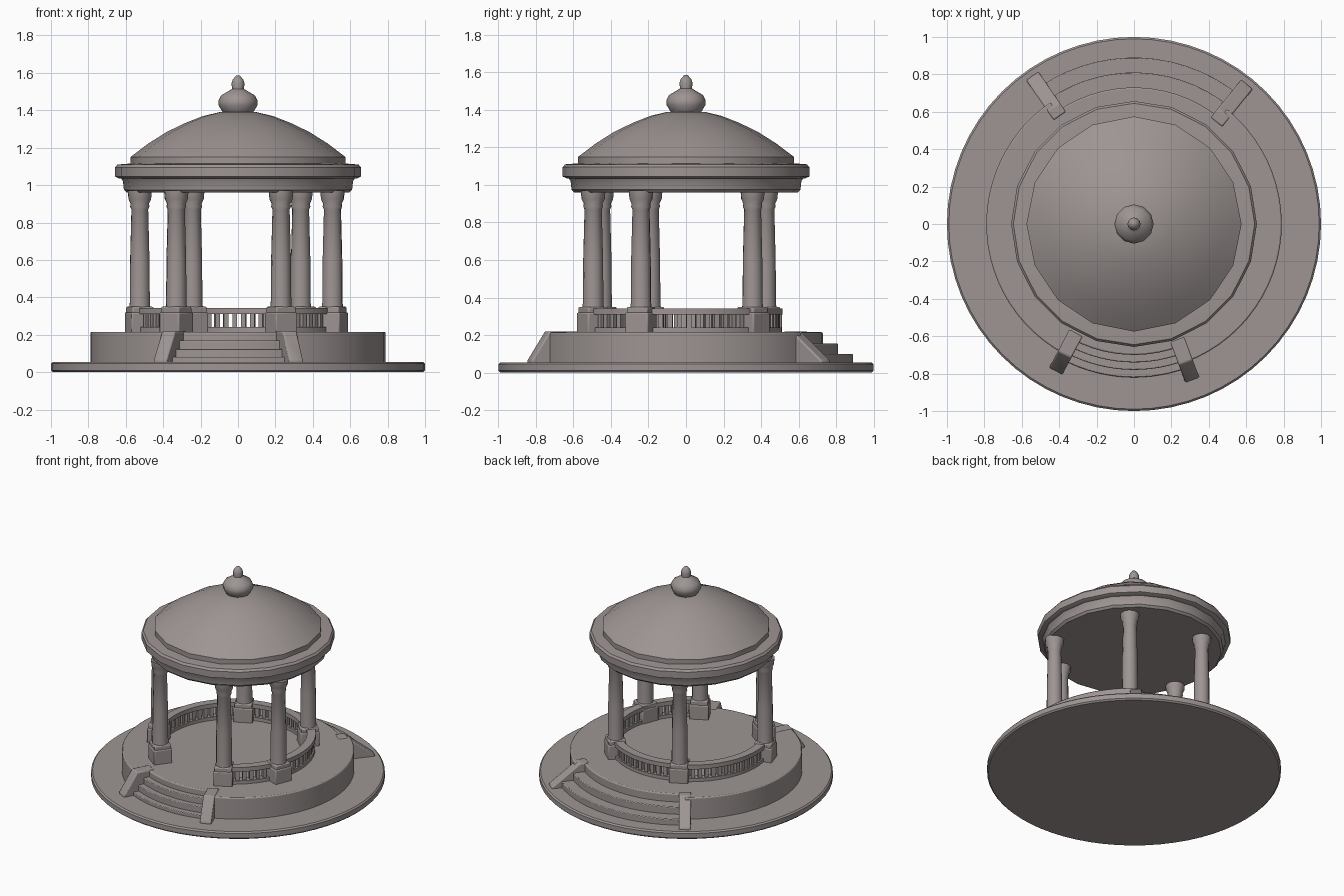
import bpy, bmesh
from math import sin, cos, radians, pi, hypot, atan2, degrees
from mathutils import Matrix

cube = bpy.data.objects.get("Cube")
if cube:
    bpy.data.objects.remove(cube)

STONE = (0.34, 0.30, 0.295, 1)
stone = bpy.data.materials.new("warm grey stone")
stone.use_nodes = True
stone.diffuse_color = STONE
bsdf = next(n for n in stone.node_tree.nodes if n.type == 'BSDF_PRINCIPLED')
bsdf.inputs["Base Color"].default_value = STONE

FLOOR = 0.215
GROUND = 0.055


def finish(name, bm, matrix=Matrix(), bevel=0, angle=35):
    bmesh.ops.recalc_face_normals(bm, faces=bm.faces)
    mesh = bpy.data.meshes.new(name)
    bm.to_mesh(mesh)
    bm.free()
    mesh.materials.append(stone)
    ob = bpy.data.objects.new(name, mesh)
    ob.matrix_world = matrix
    bpy.context.collection.objects.link(ob)
    if bevel:
        mod = ob.modifiers.new("soft edges", 'BEVEL')
        mod.width = bevel
        mod.segments = 2
        mod.limit_method = 'ANGLE'
    bpy.ops.object.select_all(action='DESELECT')
    ob.select_set(True)
    bpy.context.view_layer.objects.active = ob
    bpy.ops.object.shade_smooth_by_angle(angle=radians(angle))
    return ob


def add_prism(bm, outline, z0, z1):
    low = [bm.verts.new((x, y, z0)) for x, y in outline]
    high = [bm.verts.new((x, y, z1)) for x, y in outline]
    bm.faces.new(low)
    bm.faces.new(high)
    for i in range(len(low)):
        j = (i + 1) % len(low)
        bm.faces.new((low[i], low[j], high[j], high[i]))


def arc(r, a0, a1, n):
    angles = [radians(a0 + (a1 - a0) * i / n) for i in range(n + 1)]
    return [(r * cos(a), r * sin(a)) for a in angles]


def sector(r0, r1, a0, a1, n):
    return arc(r0, a0, a1, n) + arc(r1, a1, a0, n)


def lathe(name, profile, segs, matrix=Matrix(), angle=35):
    bm = bmesh.new()
    rings = [[bm.verts.new((r * cos(2 * pi * i / segs), r * sin(2 * pi * i / segs), z))
              for i in range(segs)] for r, z in profile]
    for a, b in zip(rings, rings[1:]):
        for i in range(segs):
            j = (i + 1) % segs
            bm.faces.new((a[i], a[j], b[j], b[i]))
    bm.faces.new(rings[0])
    bm.faces.new(rings[-1])
    return finish(name, bm, matrix, angle=angle)


# Ground disc
lathe("ground_disc", [(0.99, 0), (1, 0.01), (1, 0.045), (0.99, GROUND)], 64)

# Terrace, recessed where the two stairs meet it
BACK = (51, 124.5)
FRONT = (242, 290.5)
bm = bmesh.new()
add_prism(bm, arc(0.79, FRONT[1] - 360, BACK[0], 24) + arc(0.73, *BACK, 14)
          + arc(0.79, BACK[1], FRONT[0], 24) + arc(0.70, *FRONT, 10), 0.03, FLOOR)
finish("terrace", bm, bevel=0.008)

# Curved steps
for name, span, steps in (
        ("back_step", BACK, ((0.89, 0.10), (0.81, 0.155))),
        ("front_step", FRONT, ((0.82, 0.08), (0.78, 0.125), (0.74, 0.17)))):
    for i, (r, z) in enumerate(steps):
        bm = bmesh.new()
        add_prism(bm, sector(0.66, r, *span, 14), 0.03, z)
        finish(f"{name}_{i + 1}", bm, bevel=0.005)

# Sloping walls beside the stairs
for name, angles, start, top, foot in (("back_stair_wall", BACK, 0.70, 0.76, 0.96),
                                       ("front_stair_wall", FRONT, 0.66, 0.79, 0.89)):
    for side, a in zip(("a", "b"), angles):
        bm = bmesh.new()
        add_prism(bm, [(start, 0.03), (foot, 0.03), (foot, 0.065),
                       (top, FLOOR + 0.005), (start, FLOOR + 0.005)], -0.04, 0.04)
        turn = Matrix.Rotation(radians(a), 4, 'Z') @ Matrix.Rotation(pi / 2, 4, 'X')
        finish(f"{name}_{side}", bm, turn, bevel=0.008)

# Columns on square pedestals, listed anticlockwise from the front opening
CX, CY = -0.015, -0.03
columns = [(0.23, -0.495), (0.505, -0.24), (0.335, 0.355),
           (-0.245, 0.425), (-0.525, -0.19), (-0.33, -0.45)]
polar = []
for i, (x, y) in enumerate(columns):
    a = atan2(y - CY, x - CX)
    polar.append((degrees(a), hypot(x - CX, y - CY)))
    place = Matrix.Translation((x, y, 0)) @ Matrix.Rotation(a, 4, 'Z')
    bm = bmesh.new()
    for half, z0, z1 in ((0.066, FLOOR - 0.01, 0.32), (0.06, 0.31, 0.35)):
        add_prism(bm, [(-half, -half), (half, -half), (half, half), (-half, half)], z0, z1)
    finish(f"pedestal_{i + 1}", bm, place, bevel=0.008)
    lathe(f"column_{i + 1}", [(0.058, 0.34), (0.055, 0.37), (0.053, 0.6), (0.046, 0.87),
                              (0.053, 0.885), (0.05, 0.90), (0.062, 0.925),
                              (0.066, 0.97)], 12, place, 50)

# Balustrades between the columns, leaving the front open
centre = Matrix.Translation((CX, CY, 0))
for i in range(len(polar) - 1):
    (a0, r0), (a1, r1) = polar[i], polar[i + 1]
    a1 += 360 if a1 < a0 else 0
    r = min(0.53, (r0 + r1) / 2)
    bm = bmesh.new()
    n = max(4, int((a1 - a0) / 7))
    add_prism(bm, sector(r - 0.03, r + 0.03, a0, a1, n), 0.31, 0.342)
    add_prism(bm, sector(r - 0.025, r + 0.025, a0, a1, n), FLOOR - 0.01, 0.24)
    count = round((a1 - a0) / 5.2)
    for k in range(1, count):
        a = a0 + (a1 - a0) * k / count
        add_prism(bm, sector(r - 0.016, r + 0.016, a - 1.4, a + 1.4, 1), 0.235, 0.315)
    finish(f"balustrade_{i + 1}", bm, centre)

# Roof: ring beam, eave and dome
lathe("ring_beam", [(0.595, 0.96), (0.61, 0.975), (0.615, 1.02), (0.63, 1.045)], 20)
lathe("eave", [(0.635, 1.035), (0.657, 1.045), (0.657, 1.095), (0.645, 1.11),
               (0.58, 1.115)], 20)
lathe("dome", [(0.575, 1.10), (0.575, 1.15), (0.48, 1.222), (0.38, 1.285), (0.28, 1.333),
               (0.19, 1.368), (0.10, 1.39)], 16)

# Finial
lathe("finial", [(0.07, 1.375), (0.085, 1.395), (0.103, 1.425), (0.105, 1.45),
                 (0.09, 1.48), (0.05, 1.503), (0.032, 1.515), (0.035, 1.545),
                 (0.028, 1.565), (0.01, 1.585)], 12, angle=50)
